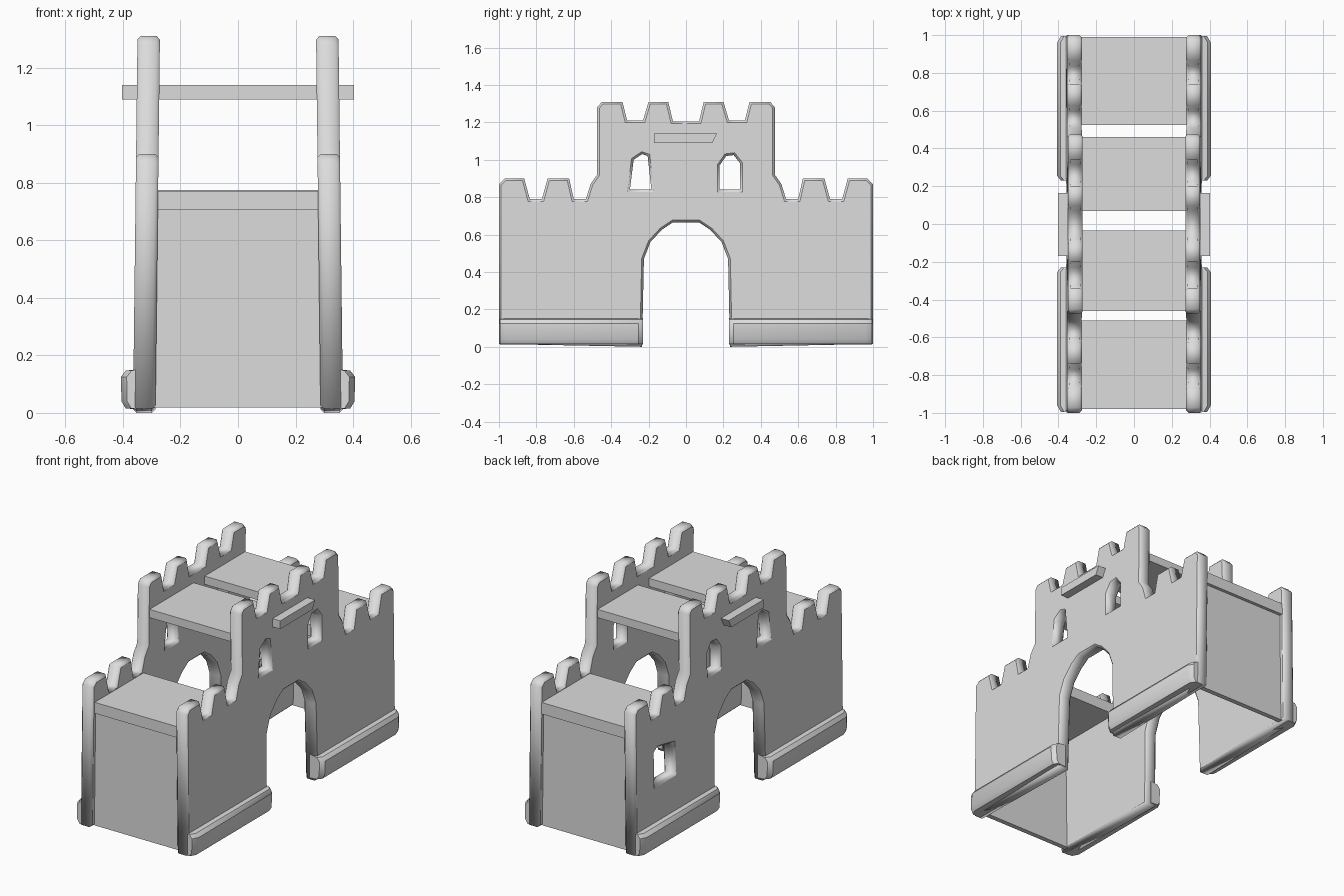
import bpy, bmesh

if "Cube" in bpy.data.objects:
    bpy.data.objects.remove(bpy.data.objects["Cube"])

stone = bpy.data.materials.new("grey_stone")
stone.diffuse_color = (0.72, 0.72, 0.72, 1)
stone.use_nodes = True
stone.node_tree.nodes["Principled BSDF"].inputs["Base Color"].default_value = stone.diffuse_color


def finish(name, bm, smooth=False):
    bmesh.ops.remove_doubles(bm, verts=bm.verts, dist=0.0004)
    bmesh.ops.recalc_face_normals(bm, faces=bm.faces)
    me = bpy.data.meshes.new(name)
    bm.to_mesh(me)
    bm.free()
    me.materials.clear()
    me.materials.append(stone)
    ob = bpy.data.objects.new(name, me)
    bpy.context.collection.objects.link(ob)
    if smooth:
        bpy.ops.object.select_all(action='DESELECT')
        ob.select_set(True)
        bpy.context.view_layer.objects.active = ob
        bpy.ops.object.shade_smooth_by_angle(angle=0.6)
    return ob


def box(name, x, y, z):
    bm = bmesh.new()
    bmesh.ops.create_cube(bm, size=1)
    for v in bm.verts:
        v.co = [lo + (c + 0.5) * (hi - lo) for c, (lo, hi) in zip(v.co, (x, y, z))]
    return finish(name, bm)


# Half of the battlement skyline, from the middle notch outwards (y, z)
skyline = [(0.07, 1.205), (0.095, 1.31), (0.20, 1.31), (0.23, 1.21), (0.315, 1.21),
           (0.34, 1.31), (0.45, 1.31), (0.475, 1.28), (0.475, 0.92), (0.51, 0.87),
           (0.535, 0.79), (0.60, 0.79), (0.625, 0.9), (0.74, 0.9), (0.77, 0.79),
           (0.835, 0.79), (0.865, 0.9), (0.97, 0.9), (1.0, 0.87), (1.0, 0.015)]
# Half of the archway, from the ground up to the crown
arch = [(0.235, 0.0), (0.225, 0.47), (0.19, 0.56), (0.13, 0.625), (0.07, 0.665)]
half = skyline + arch
outline = half + [(-y, z) for y, z in reversed(half)]
arch_window_a = [(-0.30, 0.84), (-0.185, 0.84), (-0.205, 1.02), (-0.235, 1.03), (-0.28, 1.0)]
arch_window_b = [(0.18, 0.84), (0.29, 0.84), (0.29, 0.98), (0.255, 1.025), (0.215, 1.02), (0.18, 0.97)]
square_window = [(0.62, 0.37), (0.81, 0.37), (0.81, 0.57), (0.78, 0.59), (0.63, 0.56)]


def wall(name, side, holes):
    """Chamfered, filled profile turned upright, leaning in a little to the top."""
    cu = bpy.data.curves.new(name + "_profile", 'CURVE')
    cu.dimensions = '2D'
    cu.fill_mode = 'BOTH'
    cu.extrude, cu.bevel_depth, cu.bevel_resolution = 0.027, 0.012, 0
    cu.offset = -0.012
    for loop in [outline] + holes:
        sp = cu.splines.new('POLY')
        sp.points.add(len(loop) - 1)
        for p, (y, z) in zip(sp.points, loop):
            p.co = (y, z, 0, 1)
        sp.use_cyclic_u = True
    helper = bpy.data.objects.new(name + "_profile", cu)
    bpy.context.collection.objects.link(helper)
    bpy.context.view_layer.update()
    deps = bpy.context.evaluated_depsgraph_get()
    me = bpy.data.meshes.new_from_object(helper.evaluated_get(deps))
    bpy.data.objects.remove(helper)
    bm = bmesh.new()
    bm.from_mesh(me)
    for v in bm.verts:
        y, z, t = v.co
        v.co = (side * (0.326 + t - 0.012 * z), y, z)
    return finish(name, bm)


wall("right_wall", 1, [arch_window_a, arch_window_b])
wall("left_wall", -1, [arch_window_a, arch_window_b, square_window])

# Rounded kerb along the foot of each wall section
section = [(0.32, 0.012), (0.39, 0.015), (0.405, 0.04), (0.407, 0.125), (0.39, 0.147), (0.32, 0.155)]


def kerb(name, sx, sy):
    bm = bmesh.new()
    rings = []
    for y, shrink in ((0.23, 0.02), (0.255, 0), (0.96, 0), (0.995, 0.02)):
        rings.append([bm.verts.new((sx * (x - shrink * (x > 0.35)), sy * y, z)) for x, z in section])
    n = len(section)
    for a, b in zip(rings, rings[1:]):
        for i in range(n):
            bm.faces.new((a[i], a[(i + 1) % n], b[(i + 1) % n], b[i]))
    bm.faces.new(rings[0])
    bm.faces.new(rings[-1])
    return finish(name, bm, smooth=True)


for sx, xn in ((1, "right"), (-1, "left")):
    for sy, yn in ((1, "back"), (-1, "front")):
        kerb(f"{xn}_{yn}_kerb", sx, sy)
    # Ledge above the archway, with its lower edge pulled in at the back
    ledge = box(f"{xn}_ledge", sorted((sx * 0.30, sx * 0.403)), (-0.17, 0.165), (1.09, 1.14))
    for v in ledge.data.vertices:
        if v.co.z < 1.1 and v.co.y > 0:
            v.co.y -= 0.025

# Roof slabs
inner = (-0.29, 0.29)
box("front_low_roof", inner, (-0.98, -0.51), (0.705, 0.772))
box("back_low_roof", inner, (0.525, 0.99), (0.705, 0.775))
box("front_high_roof", inner, (-0.46, -0.035), (1.09, 1.14))
box("back_high_roof", inner, (0.07, 0.46), (1.09, 1.14))

# End panels closing the two low rooms
box("front_panel", (-0.3, 0.3), (-0.97, -0.94), (0.018, 0.71))
box("back_panel", (-0.3, 0.3), (0.94, 0.97), (0.018, 0.71))
